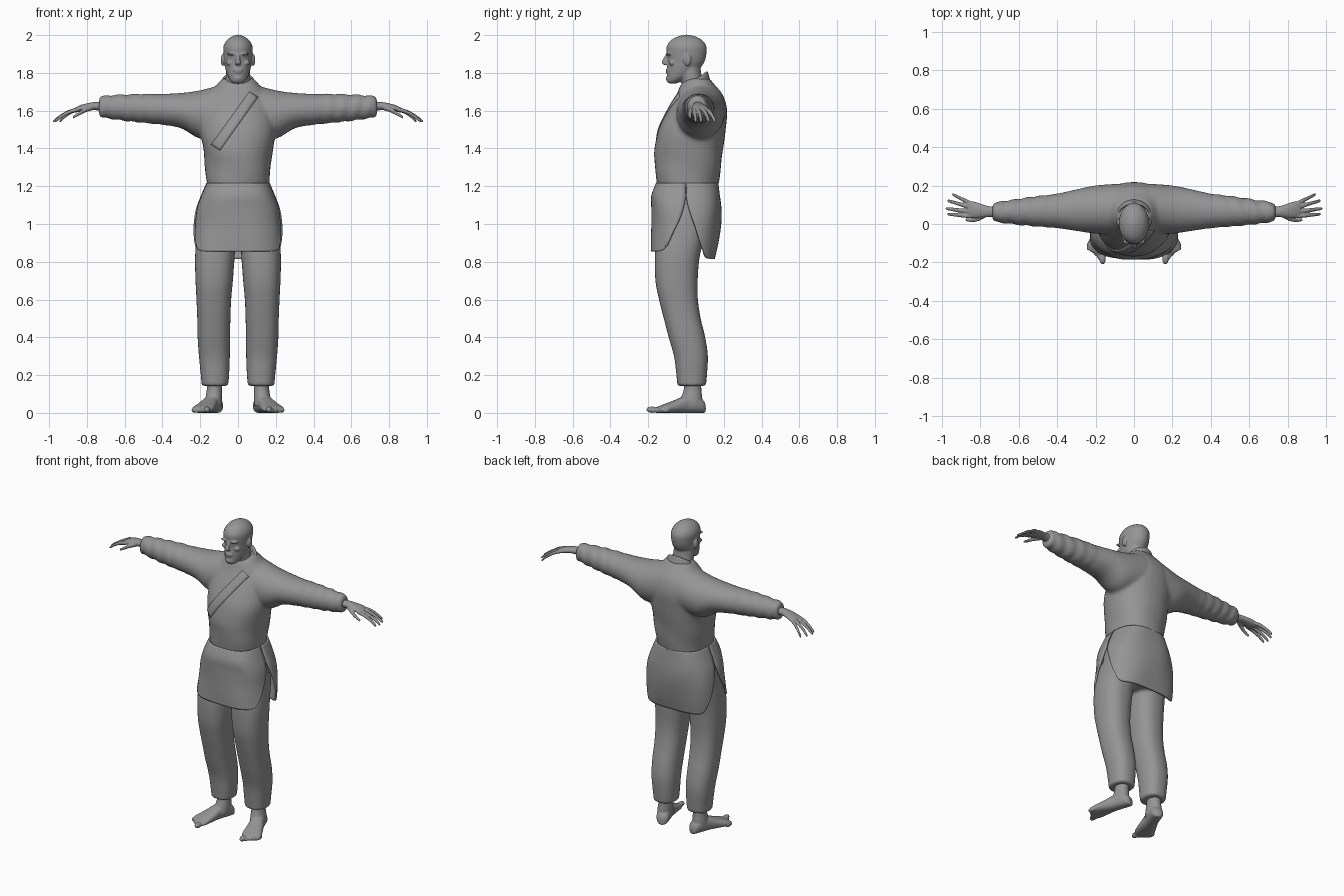
import bpy, bmesh, math
from mathutils import Vector

cube = bpy.data.objects.get("Cube")
if cube:
    bpy.data.objects.remove(cube)

grey = bpy.data.materials.new("plain_grey")
grey.use_nodes = True
grey.diffuse_color = (0.3, 0.3, 0.3, 1)
grey.node_tree.nodes["Principled BSDF"].inputs["Base Color"].default_value = (0.3, 0.3, 0.3, 1)

X, Y, Z = Vector((1, 0, 0)), Vector((0, 1, 0)), Vector((0, 0, 1))


def spow(v, p):
    return math.copysign(abs(v) ** p, v)


def resample(rows, steps):
    """Smooth curve through rows of numbers."""
    rows = [Vector(r) for r in rows]
    out = []
    for i in range(len(rows) - 1):
        a, b = rows[max(i - 1, 0)], rows[i]
        c, d = rows[i + 1], rows[min(i + 2, len(rows) - 1)]
        for k in range(steps):
            t = k / steps
            out.append(b + (c - a) * (t / 2) + (a * 2 - b * 5 + c * 4 - d) * (t * t / 2)
                       + (b * 3 - a - c * 3 + d) * (t ** 3 / 2))
    return out + [rows[-1]]


def tube(bm, rows, u=X, v=Y, n=32, steps=4, power=1.0, fold=None):
    """Closed loft; each row is x, y, z, radius along u, radius along v."""
    rings = []
    for r in resample(rows, steps):
        c, ring = Vector(r[:3]), []
        for k in range(n):
            a = math.tau * k / n
            s = 1 + (fold(c, a) if fold else 0)
            ring.append(bm.verts.new(c + u * (max(r[3], .001) * s * spow(math.cos(a), power))
                                     + v * (max(r[4], .001) * s * spow(math.sin(a), power))))
        rings.append(ring)
    for p, q in zip(rings, rings[1:]):
        for k in range(n):
            bm.faces.new((p[k], p[(k + 1) % n], q[(k + 1) % n], q[k]))
    bm.faces.new(rings[0])
    bm.faces.new(rings[-1])


def ball(bm, centre, size):
    made = bmesh.ops.create_uvsphere(bm, u_segments=20, v_segments=12, radius=1)["verts"]
    for p in made:
        p.co = Vector(centre) + Vector(a * b for a, b in zip(p.co, size))


def finish(name, bm, voxel=None, smooth=0):
    bmesh.ops.recalc_face_normals(bm, faces=bm.faces)
    mesh = bpy.data.meshes.new(name)
    bm.to_mesh(mesh)
    bm.free()
    mesh.materials.append(grey)
    mesh.shade_smooth()
    obj = bpy.data.objects.new(name, mesh)
    bpy.context.collection.objects.link(obj)
    if voxel:
        m = obj.modifiers.new("Blend", "REMESH")
        m.mode, m.voxel_size, m.use_smooth_shade = "VOXEL", voxel, True
        m = obj.modifiers.new("Soften", "SMOOTH")
        m.factor, m.iterations = 0.5, smooth
    return obj


# Jacket: torso and sleeves with cloth folds
def sleeve_fold(c, a):
    w = min(max((abs(c.x) - .35) / .3, 0), 1)
    return w * .06 * math.sin(abs(c.x) * 85 + 2 * math.sin(a + c.x * 4))


def torso_fold(c, a):
    return .012 * math.sin(c.z * 28 + 3 * a) * min(max((1.55 - c.z) / .2, 0), 1)


bm = bmesh.new()
tube(bm, [(0, .008, 1.19, .163, .16), (0, .008, 1.24, .168, .168), (0, .012, 1.32, .176, .176),
          (0, .015, 1.4, .185, .182), (0, .032, 1.5, .2, .178), (0, .06, 1.6, .19, .158),
          (0, .072, 1.68, .16, .125), (0, .062, 1.74, .11, .088), (0, .065, 1.77, .085, .06)],
     power=.9, fold=torso_fold)
for s in (1, -1):
    tube(bm, [(s * .08, .08, 1.6, .13, .14), (s * .2, .075, 1.58, .125, .128),
              (s * .3, .072, 1.6, .108, .094), (s * .4, .068, 1.607, .09, .082),
              (s * .5, .066, 1.612, .08, .077), (s * .6, .063, 1.616, .068, .07),
              (s * .7, .062, 1.62, .054, .06), (s * .735, .062, 1.62, .047, .053)],
         u=Y, v=Z, steps=8, fold=sleeve_fold)
jacket = finish("jacket", bm, .011, 3)

# Collar: tilted band around the neck
bm = bmesh.new()
rings = []
for k in range(48):
    a = math.tau * k / 48
    c, s = math.cos(a), math.sin(a)
    rings.append([bm.verts.new(((.082 + o) * c, .043 + (.066 + o) * s, 1.745 + .05 * s + h))
                  for o, h in ((.02, -.035), (.006, .012), (-.004, .014), (-.01, -.03))])
for k in range(48):
    p, q = rings[k], rings[(k + 1) % 48]
    for j in range(4):
        bm.faces.new((p[j], p[(j + 1) % 4], q[(j + 1) % 4], q[j]))
finish("collar", bm, .006, 2)

# Lapel: thin strip crossing the chest, laid onto the jacket
bm = bmesh.new()
grid = [[bm.verts.new((.06 - .2 * t + .045 * w, -.4, 1.7 - .28 * t - .03 * w))
         for w in (0, .33, .67, 1)] for t in [i / 24 for i in range(25)]]
for p, q in zip(grid, grid[1:]):
    for j in range(3):
        bm.faces.new((p[j], q[j], q[j + 1], p[j + 1]))
lapel = finish("lapel", bm)
wrap = lapel.modifiers.new("Lay", "SHRINKWRAP")
wrap.target, wrap.wrap_method, wrap.use_project_y = jacket, "PROJECT", True
wrap.use_positive_direction, wrap.use_negative_direction = True, False
thick = lapel.modifiers.new("Thickness", "SOLIDIFY")
thick.thickness, thick.offset = .01, 0


# Jacket skirt: front and back panels split at the sides
def panel(name, rows, side):
    """Rows are z, half width, depth, half angle in degrees."""
    bm, n, grid = bmesh.new(), 40, []
    low = rows[-1][0]
    for z, rx, ry, half in resample(rows, 5):
        row = []
        for k in range(n + 1):
            u = 2 * k / n - 1
            a = math.radians(half) * u
            lift = .035 * abs(u) ** 10 * max(0, 1 - (z - low) / .2)
            wave = 1 + .015 * math.sin(a * 5 + z * 14) * min(1, (1.21 - z) * 8)
            row.append(bm.verts.new((rx * spow(math.sin(a), .75),
                                     side * ry * wave * abs(math.cos(a)) ** .75, z + lift)))
        grid.append(row)
    for p, q in zip(grid, grid[1:]):
        for k in range(n):
            bm.faces.new((p[k], p[k + 1], q[k + 1], q[k]))
    obj = finish(name, bm)
    m = obj.modifiers.new("Thickness", "SOLIDIFY")
    m.thickness, m.offset = .012, 0


panel("skirt_front", [(1.215, .16, .153, 90), (1.15, .187, .178, 90), (1.08, .212, .176, 88),
                      (1, .222, .175, 82), (.92, .232, .178, 72), (.855, .24, .18, 62)], -1)
panel("skirt_back", [(1.215, .162, .165, 90), (1.15, .19, .174, 90), (1.08, .216, .18, 88),
                     (1, .23, .178, 82), (.9, .236, .165, 72), (.815, .238, .148, 58)], 1)

# Trousers: hips and two legs
bm = bmesh.new()
tube(bm, [(0, 0, 1.2, .15, .14), (0, -.003, 1.08, .195, .15), (0, -.01, .96, .212, .145),
          (0, -.02, .87, .19, .11)])
for s in (1, -1):
    tube(bm, [(s * .11, -.015, 1, .1, .135), (s * .122, -.045, .84, .105, .12),
              (s * .126, -.05, .7, .099, .112), (s * .128, -.04, .6, .092, .103),
              (s * .128, -.02, .5, .088, .098), (s * .128, .005, .4, .086, .097),
              (s * .125, .026, .3, .082, .09), (s * .122, .03, .2, .075, .081),
              (s * .122, .03, .143, .07, .076)], power=.85)
finish("trousers", bm, .01, 3)

# Head: skull, neck, brow, nose, lips and ears
bm = bmesh.new()
tube(bm, [(0, .05, 1.66, .07, .06), (0, .035, 1.74, .067, .058), (0, .022, 1.8, .064, .058),
          (0, .015, 1.86, .06, .06)])
tube(bm, [(0, -.07, 1.745, .02, .02), (0, -.063, 1.755, .036, .038), (0, -.04, 1.78, .053, .061),
          (0, -.015, 1.82, .066, .086), (0, 0, 1.86, .073, .098), (0, .003, 1.9, .077, .105),
          (0, .003, 1.94, .077, .105), (0, .003, 1.972, .06, .084), (0, .003, 1.992, .034, .048),
          (0, .003, 2.002, .008, .01)])
tube(bm, [(0, -.098, 1.9, .008, .008), (0, -.108, 1.875, .01, .013),
          (0, -.114, 1.853, .015, .016), (0, -.106, 1.842, .012, .01)])
ball(bm, (0, -.099, 1.815), (.026, .009, .006))
ball(bm, (0, -.097, 1.803), (.022, .01, .006))
ball(bm, (0, -.093, 1.77), (.022, .014, .014))
for s in (1, -1):
    ball(bm, (s * .032, -.092, 1.9), (.028, .014, .007))
    ball(bm, (s * .045, -.073, 1.853), (.018, .018, .014))
    ball(bm, (s * .081, .008, 1.868), (.01, .02, .032))
finish("head", bm, .005, 2)

# Hands: wrist, palm, four curled fingers and a thumb
FINGERS = [(.04, .012, .125), (.063, .018, .135), (.086, .036, .125), (.105, .05, .1)]
for name, s in (("left_hand", 1), ("right_hand", -1)):
    bm = bmesh.new()
    tube(bm, [(s * .68, .062, 1.622, .028, .024), (s * .75, .064, 1.624, .028, .022),
              (s * .79, .068, 1.622, .035, .019), (s * .835, .074, 1.612, .043, .017),
              (s * .865, .076, 1.602, .04, .013)], u=Y, v=Z)
    for y, spread, length in FINGERS:
        tube(bm, [(s * (.845 + length * t), y + spread * t, 1.607 - .018 * t - .048 * t * t,
                   r, r) for t, r in ((0, .011), (.35, .011), (.7, .0095), (.95, .008), (1, .003))],
             u=Y, v=Z, n=14)
    tube(bm, [(s * .77, .05, 1.617, .015, .015), (s * .81, .028, 1.603, .013, .013),
              (s * .845, .02, 1.582, .01, .01), (s * .875, .022, 1.564, .007, .007)],
         u=Y, v=Z, n=14)
    finish(name, bm, .004, 1)

# Feet: ankle, splayed sole and toes
for name, s in (("left_foot", 1), ("right_foot", -1)):
    bm = bmesh.new()
    ahead = Vector((s * .33, -.94, 0))
    across = Vector((s * .94, .33, 0))
    heel = Vector((s * .118, .07, 0))
    tube(bm, [(s * .125, .035, .2, .042, .048), (s * .125, .035, .13, .04, .046),
              (s * .128, .03, .08, .044, .056), (s * .13, .025, .04, .045, .06)])
    tube(bm, [tuple(heel + ahead * d + Z * (h / 2)) + (w, h / 2) for d, w, h in
              ((-.033, .012, .04), (-.02, .034, .066), (.02, .042, .095), (.08, .043, .09),
               (.14, .052, .066), (.2, .06, .044), (.235, .054, .03))],
         u=across, v=Z, power=.85)
    for k in range(5):
        p = heel + ahead * (.252 - .011 * k) + across * (-.04 + .022 * k)
        r = .017 if k == 0 else .0125
        ball(bm, p + Z * r, (r, r * 1.8, r))
    finish(name, bm, .005, 2)
